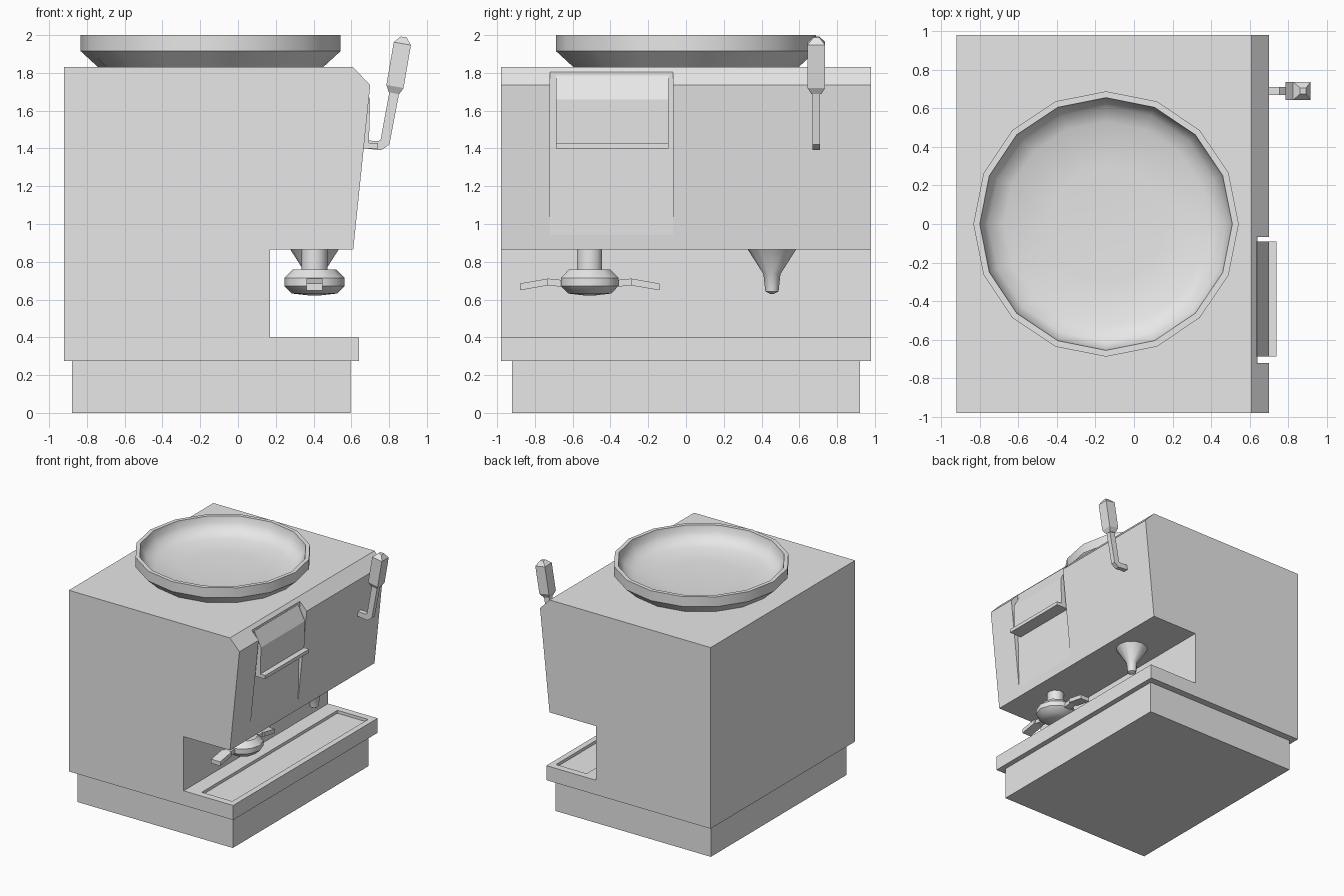
import bpy, bmesh, math
from mathutils import Vector

if "Cube" in bpy.data.objects:
    bpy.data.objects.remove(bpy.data.objects["Cube"], do_unlink=True)

grey = bpy.data.materials.new("light_grey")
grey.use_nodes = True
grey.diffuse_color = (0.8, 0.8, 0.8, 1)
grey.node_tree.nodes["Principled BSDF"].inputs["Base Color"].default_value = (0.8, 0.8, 0.8, 1)


def finish(name, bm, smooth=False):
    bmesh.ops.recalc_face_normals(bm, faces=bm.faces)
    mesh = bpy.data.meshes.new(name)
    bm.to_mesh(mesh)
    bm.free()
    mesh.materials.append(grey)
    obj = bpy.data.objects.new(name, mesh)
    bpy.context.collection.objects.link(obj)
    bpy.ops.object.select_all(action="DESELECT")
    obj.select_set(True)
    bpy.context.view_layer.objects.active = obj
    if smooth:
        bpy.ops.object.shade_smooth_by_angle(angle=math.radians(40))
    return obj


def prism(name, profile, y0, y1):
    """Extrude an xz outline from y0 to y1."""
    bm = bmesh.new()
    face = bm.faces.new([bm.verts.new((x, y0, z)) for x, z in profile])
    out = bmesh.ops.extrude_face_region(bm, geom=[face])
    moved = [v for v in out["geom"] if isinstance(v, bmesh.types.BMVert)]
    bmesh.ops.translate(bm, verts=moved, vec=(0, y1 - y0, 0))
    return finish(name, bm)


def rect(x0, x1, z0, z1):
    return [(x0, z0), (x1, z0), (x1, z1), (x0, z1)]


def loft(name, rings, smooth=False):
    """Skin a list of equal-sized rings of points and cap both ends."""
    bm = bmesh.new()
    loops = [[bm.verts.new(p) for p in ring] for ring in rings]
    n = len(loops[0])
    for a, b in zip(loops, loops[1:]):
        for i in range(n):
            j = (i + 1) % n
            bm.faces.new((a[i], a[j], b[j], b[i]))
    bm.faces.new(loops[0])
    bm.faces.new(loops[-1])
    return finish(name, bm, smooth)


def turned(name, cx, cy, profile, sides):
    """Turn an (r, z) profile about a vertical axis."""
    turn = [2 * math.pi * i / sides for i in range(sides)]
    return loft(name, [[(cx + r * math.cos(t), cy + r * math.sin(t), z) for t in turn]
                       for r, z in profile], True)


def bar(name, y, stations):
    """Rectangular bar in the xz plane: stations are x, z, tilt, half depth, half width."""
    rings = []
    for x, z, tilt, d, w in stations:
        side = Vector((math.cos(tilt), 0, -math.sin(tilt))) * d
        c, across = Vector((x, y, z)), Vector((0, w, 0))
        rings.append([c - side - across, c + side - across, c + side + across, c - side + across])
    return loft(name, rings)


def cut(target, cutter):
    mod = target.modifiers.new("cut", "BOOLEAN")
    mod.operation, mod.solver, mod.object = "DIFFERENCE", "EXACT", cutter
    bpy.context.view_layer.objects.active = target
    bpy.ops.object.modifier_apply(modifier=mod.name)
    bpy.data.objects.remove(cutter, do_unlink=True)


# Housing with its open bay, plinth below
body = prism("housing", [(-0.92, 0.275), (0.64, 0.275), (0.64, 0.4), (0.17, 0.4), (0.17, 0.865),
                         (0.61, 0.865), (0.70, 1.735), (0.61, 1.83), (-0.92, 1.83)], -0.98, 0.98)
prism("plinth", rect(-0.88, 0.595, 0, 0.28), -0.92, 0.92)

# Tapering channel in the working face and shallow drip tray
cut(body, prism("channel_cutter", [(0.618, 0.94), (0.8, 0.94), (0.8, 1.9), (0.637, 1.9)],
                -0.72, -0.068))
cut(body, prism("tray_cutter", rect(0.30, 0.59, 0.375, 0.43), -0.92, 0.92))

# Control panel with a lip along its lower edge
prism("control_panel", [(0.6, 1.4), (0.74, 1.4), (0.74, 1.43), (0.693, 1.43),
                        (0.70, 1.66), (0.637, 1.785), (0.6, 1.785)], -0.688, -0.092)

# Wide dish on top
turned("dish", -0.145, 0, [(0.59, 1.825), (0.688, 1.915), (0.688, 2.0), (0.655, 2.0), (0.645, 1.95),
                           (0.61, 1.9), (0.53, 1.865), (0.3, 1.85), (0.02, 1.845)], 16)

# Lever: bent arm and tapered grip
bar("lever_arm", 0.69, [(0.65, 1.423, math.radians(95), 0.02, 0.02),
                        (0.75, 1.415, math.radians(70), 0.026, 0.02),
                        (0.778, 1.432, math.radians(25), 0.026, 0.02),
                        (0.828, 1.70, math.radians(10), 0.026, 0.02)])
lean = math.radians(10)
bar("lever_grip", 0.69, [(0.826, 1.692, lean, 0.028, 0.026), (0.831, 1.728, lean, 0.046, 0.047),
                         (0.87, 1.955, lean, 0.046, 0.047), (0.877, 1.99, lean, 0.016, 0.016)])

# Brewing head with two opposite paddle handles
head_x, head_y = 0.405, -0.51
turned("head_neck", head_x, head_y, [(0.07, 0.75), (0.07, 0.87)], 10)
turned("head_bowl", head_x, head_y, [(0.03, 0.622), (0.12, 0.632), (0.16, 0.672),
                                     (0.16, 0.715), (0.115, 0.76)], 10)
for label, s in (("left", 1), ("right", -1)):
    rings = []
    for reach, z, half in ((0.12, 0.683, 0.03), (0.22, 0.693, 0.03),
                           (0.22, 0.693, 0.043), (0.37, 0.667, 0.043)):
        y = head_y + s * reach
        rings.append([(head_x + a * half, y, z + b * 0.018)
                      for a, b in ((-1, -1), (1, -1), (1, 1), (-1, 1))])
    loft("head_handle_" + label, rings)

# Funnel spout
turned("spout", 0.405, 0.455, [(0.01, 0.63), (0.035, 0.643), (0.045, 0.735), (0.13, 0.868)], 12)
